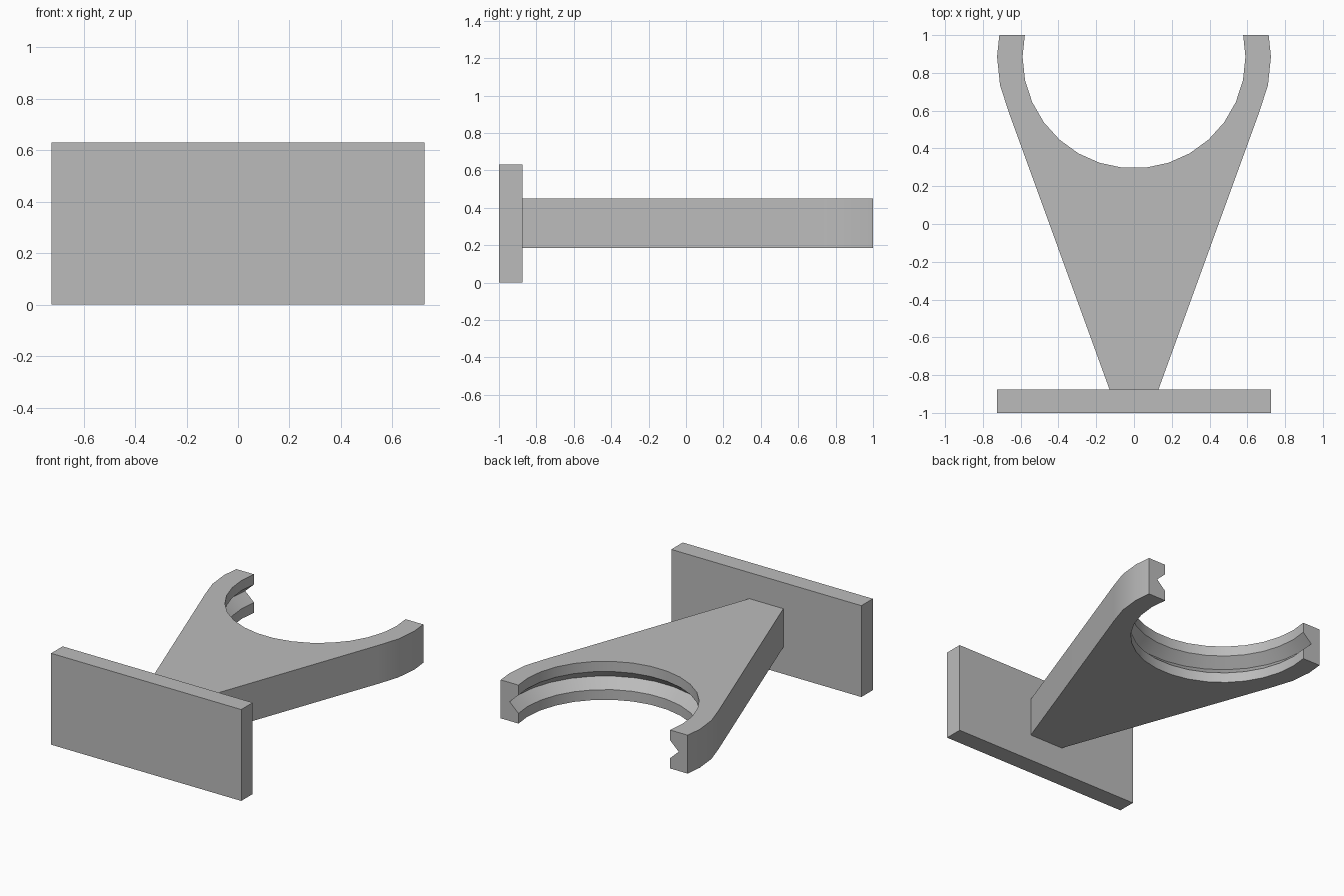
import bpy
import bmesh
from math import sin, cos, radians, tau

cube = bpy.data.objects.get("Cube")
if cube:
    bpy.data.objects.remove(cube, do_unlink=True)

grey = bpy.data.materials.new("plain grey")
grey.use_nodes = True
colour = (0.5, 0.5, 0.5, 1)
grey.diffuse_color = colour
grey.node_tree.nodes["Principled BSDF"].inputs["Base Color"].default_value = colour

HALF_WIDTH = 0.725
RING_Y, INNER_R, SEGMENTS = 0.885, 0.59, 30
ARM_LOW, ARM_HIGH = 0.185, 0.45
PLATE_BACK = -0.875


def make_object(name, bm):
    bmesh.ops.recalc_face_normals(bm, faces=bm.faces)
    mesh = bpy.data.meshes.new(name)
    bm.to_mesh(mesh)
    bm.free()
    mesh.materials.append(grey)
    obj = bpy.data.objects.new(name, mesh)
    bpy.context.collection.objects.link(obj)
    return obj


def prism(name, outline, low, high):
    bm = bmesh.new()
    face = bm.faces.new([bm.verts.new((x, y, low)) for x, y in outline])
    top = bmesh.ops.extrude_face_region(bm, geom=[face])["geom"]
    verts = [v for v in top if isinstance(v, bmesh.types.BMVert)]
    bmesh.ops.translate(bm, verts=verts, vec=(0, 0, high - low))
    return make_object(name, bm)


def lathe(name, profile, centre_y):
    bm = bmesh.new()
    rings = []
    for r, z in profile:
        angles = [tau * i / SEGMENTS for i in range(SEGMENTS)]
        rings.append([bm.verts.new((r * cos(a), centre_y + r * sin(a), z)) for a in angles])
    for a, b in zip(rings, rings[1:]):
        for i in range(SEGMENTS):
            j = (i + 1) % SEGMENTS
            bm.faces.new((a[i], a[j], b[j], b[i]))
    bm.faces.new(rings[0])
    bm.faces.new(rings[-1])
    return make_object(name, bm)


# Mounting plate
w = HALF_WIDTH
prism("mounting_plate", [(-w, -1), (w, -1), (w, PLATE_BACK), (-w, PLATE_BACK)], 0, 0.63)

# Tapered arm, rounded towards the open fork
side = [(0.13, PLATE_BACK)]
for deg in (-24, -12, 0):
    side.append((w * cos(radians(deg)), RING_Y + w * sin(radians(deg))))
side.append((0.713, 1))
arm = prism("fork_arm", side + [(-x, y) for x, y in reversed(side)], ARM_LOW, ARM_HIGH)

# Round opening with a V groove around its wall
lip, depth = 0.07, 0.067
middle = (ARM_LOW + ARM_HIGH) / 2
cutter = lathe("opening_cutter", [
    (INNER_R, ARM_LOW - 0.1),
    (INNER_R, ARM_LOW + lip),
    (INNER_R + depth, middle),
    (INNER_R, ARM_HIGH - lip),
    (INNER_R, ARM_HIGH + 0.1),
], RING_Y)
cutter.hide_render = True

cut = arm.modifiers.new("opening", "BOOLEAN")
cut.operation = "DIFFERENCE"
cut.solver = "EXACT"
cut.object = cutter
bpy.ops.object.select_all(action="DESELECT")
bpy.context.view_layer.objects.active = arm
arm.select_set(True)
bpy.ops.object.modifier_apply(modifier=cut.name)
bpy.data.objects.remove(cutter, do_unlink=True)
bpy.ops.object.shade_smooth_by_angle(angle=radians(30))
